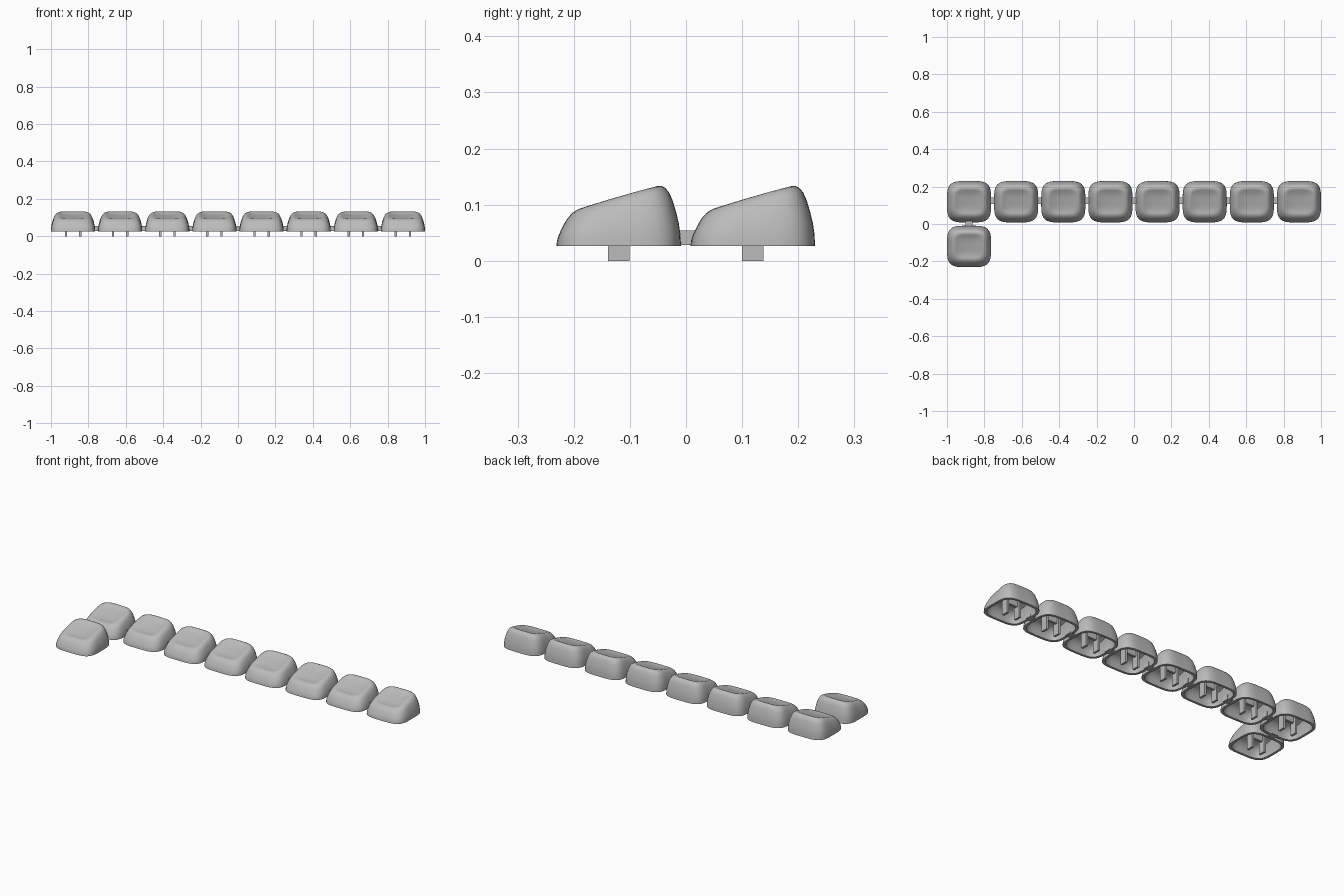
import bpy
import bmesh
import math

cube = bpy.data.objects.get("Cube")
if cube:
    bpy.data.objects.remove(cube, do_unlink=True)

BASE = 0.026
PITCH = 0.252
ROW_Y = 0.119
SEGMENTS = 64

grey = bpy.data.materials.new("light grey plastic")
grey.use_nodes = True
colour = (0.5, 0.5, 0.5, 1)
grey.diffuse_color = colour
grey.node_tree.nodes["Principled BSDF"].inputs["Base Color"].default_value = colour


def top_height(y):
    # sloping crown, a little fuller in the middle
    return 0.113 + 0.29 * y - 0.25 * (y * y - 0.005)


def add_object(name, mesh, location):
    obj = bpy.data.objects.new(name, mesh)
    obj.location = location
    bpy.context.collection.objects.link(obj)
    return obj


def box_mesh(name, size):
    bm = bmesh.new()
    bmesh.ops.create_cube(bm, size=1)
    bmesh.ops.scale(bm, vec=size, verts=bm.verts)
    mesh = bpy.data.meshes.new(name)
    bm.to_mesh(mesh)
    bm.free()
    mesh.materials.append(grey)
    return mesh


def cap_mesh():
    # rings: half width, half depth, height fraction, dish depth
    inside = [(0.035, 0.03, 0.8, 0), (0.07, 0.065, 0.8, 0), (0.088, 0.08, 0.74, 0),
              (0.1, 0.093, 0.45, 0), (0.105, 0.098, 0, 0)]
    outside = [(0.118, 0.111, 0, 0), (0.1175, 0.11, 0.18, 0), (0.115, 0.107, 0.36, 0),
               (0.111, 0.102, 0.54, 0), (0.105, 0.096, 0.72, 0), (0.099, 0.09, 0.85, 0),
               (0.092, 0.083, 0.94, 0), (0.085, 0.076, 0.985, 0), (0.078, 0.069, 1, 0)]
    dish = [(0.07, 0.061, 1, 0.002), (0.06, 0.052, 1, 0.005),
            (0.04, 0.035, 1, 0.008), (0.02, 0.017, 1, 0.009)]
    bm = bmesh.new()
    loops = []
    for hw, hd, f, dip in inside + outside + dish:
        loop = []
        for i in range(SEGMENTS):
            a = math.tau * i / SEGMENTS
            c, s = math.cos(a), math.sin(a)
            r = (abs(c) ** 4 + abs(s) ** 4) ** -0.25
            x, y = hw * r * c, hd * r * s
            z = BASE + (top_height(y) - BASE) * f - dip
            loop.append(bm.verts.new((x, y, z)))
        loops.append(loop)
    for lower, upper in zip(loops, loops[1:]):
        for i in range(SEGMENTS):
            j = (i + 1) % SEGMENTS
            bm.faces.new((lower[i], lower[j], upper[j], upper[i]))
    bm.faces.new(loops[0])
    bm.faces.new(loops[-1])
    bmesh.ops.recalc_face_normals(bm, faces=bm.faces)
    mesh = bpy.data.meshes.new("keycap")
    bm.to_mesh(mesh)
    bm.free()
    mesh.materials.append(grey)
    return mesh


cap = cap_mesh()
leg = box_mesh("leg", (0.012, 0.038, 0.1))
bridge = box_mesh("bridge", (0.076, 0.014, 0.035))
side_link = box_mesh("side_link", (0.05, 0.036, 0.026))
front_link = box_mesh("front_link", (0.036, 0.05, 0.026))

# one row of eight caps, plus a single cap in front of the first
places = [((i - 3.5) * PITCH, ROW_Y) for i in range(8)]
places.append((-3.5 * PITCH, -ROW_Y - 0.001))

for n, (x, y) in enumerate(places, 1):
    keycap = add_object(f"keycap_{n}", cap, (x, y, 0))
    for side, label in ((-1, "right"), (1, "left")):
        add_object(f"stem_{label}_{n}", leg, (x + side * 0.038, y, 0.05))
    add_object(f"stem_bridge_{n}", bridge, (x, y, 0.08))

# smooth the shared cap shell, keeping its lip crisp
bpy.ops.object.select_all(action="DESELECT")
keycap.select_set(True)
bpy.context.view_layer.objects.active = keycap
bpy.ops.object.shade_smooth_by_angle(angle=math.radians(40))

# short bars joining neighbouring caps
for i in range(7):
    add_object(f"side_link_{i + 1}", side_link, ((i - 3) * PITCH, ROW_Y + 0.005, 0.041))
add_object("front_link", front_link, (-3.5 * PITCH, 0, 0.041))
